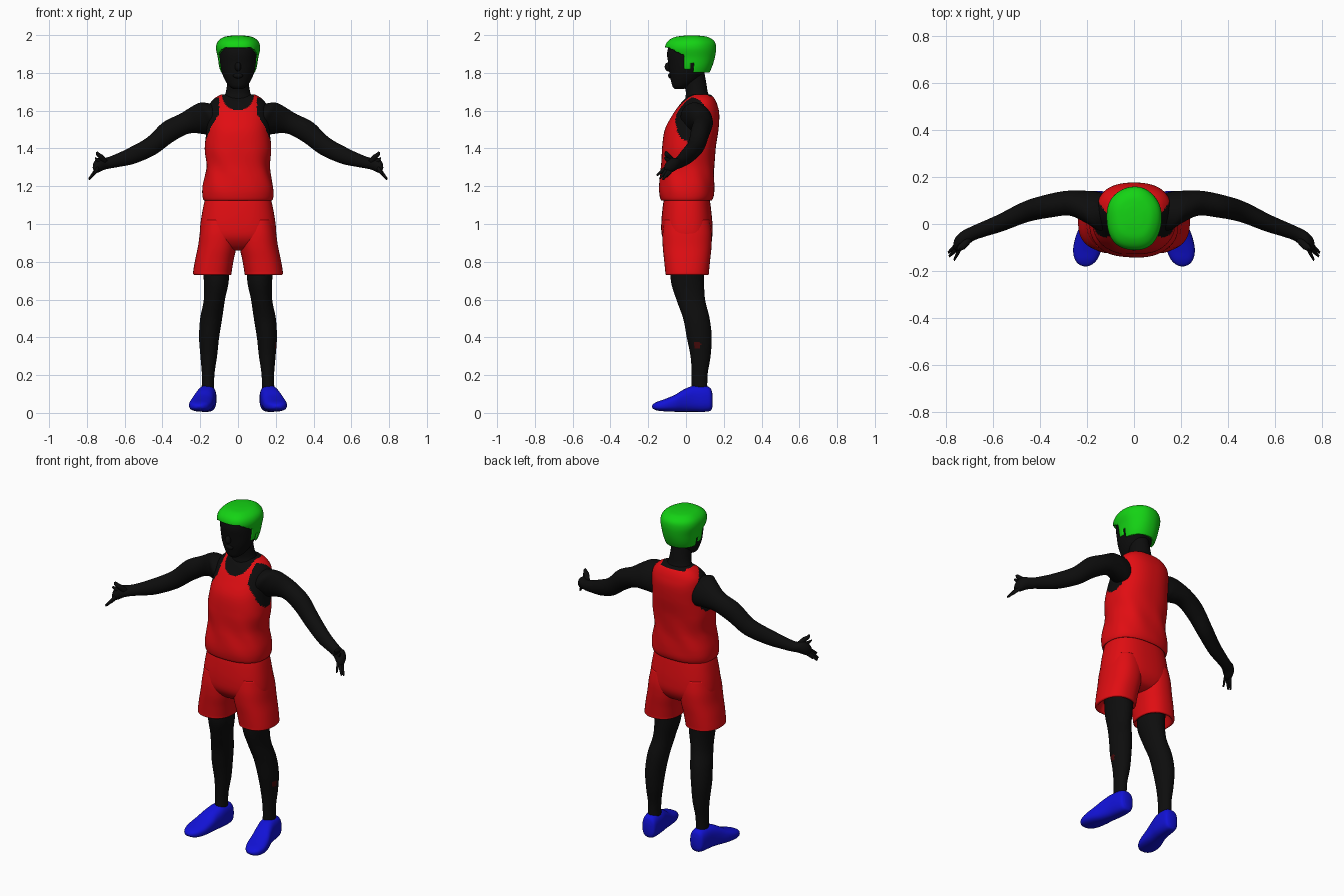
import bpy, bmesh, math
from mathutils import Vector

def mat(name, rgb):
    m = bpy.data.materials.new(name)
    m.diffuse_color = (*rgb, 1)
    return m

RED = mat("jersey red", (0.75, 0.004, 0.006))
SKIN = mat("black skin", (0.004, 0.004, 0.004))
GREEN = mat("hair green", (0.007, 0.65, 0.007))
BLUE = mat("shoe blue", (0.006, 0.006, 0.68))
SPOT = mat("dark red spot", (0.06, 0.003, 0.003))
X, Y, Z = Vector((1, 0, 0)), Vector((0, 1, 0)), Vector((0, 0, 1))


def smooth_keys(keys, steps):
    """Catmull-Rom interpolation through the section keys."""
    out, n = [], len(keys)
    for i in range(n - 1):
        p = [keys[max(0, min(n - 1, i + d))] for d in (-1, 0, 1, 2)]
        for s in range(steps):
            t = s / steps
            out.append([0.5 * (2*b + (c-a)*t + (2*a-5*b+4*c-d)*t*t + (3*b-a-3*c+d)*t**3)
                        for a, b, c, d in zip(*p)])
    return out + [list(keys[-1])]


def finish(name, bm, mats, rule=None, keep=None):
    bmesh.ops.recalc_face_normals(bm, faces=bm.faces[:])
    if keep:
        bmesh.ops.delete(bm, context='FACES',
                         geom=[f for f in bm.faces if not keep(f.calc_center_median())])
    for f in bm.faces:
        f.smooth = True
        if rule:
            f.material_index = rule(f.calc_center_median())
    me = bpy.data.meshes.new(name)
    bm.to_mesh(me)
    bm.free()
    for m in mats:
        me.materials.append(m)
    ob = bpy.data.objects.new(name, me)
    bpy.context.collection.objects.link(ob)
    return ob


def loft(name, keys, mats, u=X, v=Y, power=2.0, n=32, steps=6, side=1,
         rule=None, keep=None, ripple=None):
    """Skin superellipse sections (x, y, z, half size on u, half size on v)."""
    bm, rings = bmesh.new(), []
    for x, y, z, a, b in smooth_keys(keys, steps):
        ring = []
        for k in range(n):
            t = 2 * math.pi * k / n
            c, s = math.cos(t), math.sin(t)
            c = math.copysign(abs(c) ** (2 / power), c)
            s = math.copysign(abs(s) ** (2 / power), s)
            g = ripple(t, z) if ripple else 1
            p = Vector((x, y, z)) + u * (a * c * g) + v * (b * s * g)
            ring.append(bm.verts.new((p.x * side, p.y, p.z)))
        rings.append(ring)
    for r, q in zip(rings, rings[1:]):
        for k in range(n):
            j = (k + 1) % n
            bm.faces.new((r[k], r[j], q[j], q[k]))
    bm.faces.new(rings[0])
    bm.faces.new(rings[-1])
    return finish(name, bm, mats, rule, keep)


def ball(name, loc, size, m):
    bm = bmesh.new()
    bmesh.ops.create_uvsphere(bm, u_segments=20, v_segments=12, radius=1)
    for w in bm.verts:
        w.co = Vector([c * s + l for c, s, l in zip(w.co, size, loc)])
    return finish(name, bm, [m])


def stack(rows):
    """Rows of (z, half width, front y, back y) to section keys."""
    return [(0, (f + b) / 2, z, w, (b - f) / 2) for z, w, f, b in rows]


# Jersey, with bare neckline and armholes
def jersey_rule(c):
    front = c.y < 0.08 and (c.x / 0.085) ** 2 + ((c.z - 1.69) / 0.09) ** 2 < 1
    back = c.z > 1.674 and abs(c.x) < 0.08
    arm = abs(c.x) > 0.1 and ((c.y - 0.03) / 0.085) ** 2 + ((c.z - 1.55) / 0.12) ** 2 < 1
    return 1 if front or back or arm else 0

def jersey_folds(t, z):
    k = max(0, 1 - abs(z - 1.27) / 0.15)
    return 1 + 0.015 * k * math.sin(7 * t + 25 * z)

loft("jersey", stack([(1.14, .165, -.11, .12), (1.125, .18, -.13, .135), (1.15, .188, -.14, .147),
     (1.2, .186, -.142, .15), (1.3, .168, -.132, .15), (1.4, .176, -.127, .157),
     (1.5, .166, -.112, .172), (1.58, .16, -.07, .176), (1.63, .152, -.035, .166),
     (1.665, .125, -.003, .15), (1.685, .09, .025, .13)]),
     [RED, SKIN], power=2.4, n=112, steps=10, rule=jersey_rule, ripple=jersey_folds)

# Shorts: hips and two flared legs
loft("shorts_hips", stack([(1.16, .165, -.11, .12), (1.1, .182, -.122, .13), (1.0, .199, -.131, .14),
     (.93, .2, -.125, .138), (.88, .17, -.09, .11), (.86, .11, -.05, .07)]), [RED], power=2.5, n=48)

# Neck and head
loft("neck", [(0, .065, 1.58, .085, .07), (0, .062, 1.66, .078, .066), (0, .057, 1.7, .064, .058),
     (0, .045, 1.76, .056, .06), (0, .03, 1.84, .055, .06)], [SKIN])
loft("head", stack([(1.715, .025, -.06, -.01), (1.73, .047, -.072, .02), (1.76, .068, -.08, .065),
     (1.8, .085, -.088, .095), (1.85, .096, -.094, .125), (1.9, .1, -.1, .14),
     (1.94, .1, -.09, .14), (1.97, .08, -.055, .11), (1.985, .04, 0, .08)]), [SKIN], power=2.15)
ball("nose", (0, -.093, 1.832), (.017, .02, .024), SKIN)
ball("lips", (0, -.083, 1.785), (.026, .012, .014), SKIN)

# Hair cap trimmed along a hairline
def hairline(c):
    if c.y < -0.01:
        return 1.9 + 0.033 * min(1, max(0, (-c.y - 0.03) / 0.06))
    return 1.82 if c.y < 0.02 else (1.85 if c.y < 0.04 else 1.8)

hair = loft("hair", stack([(1.785, .085, -.07, .115), (1.83, .099, -.09, .137), (1.88, .107, -.1, .152),
     (1.93, .117, -.112, .158), (1.965, .108, -.1, .15), (1.988, .08, -.065, .12),
     (1.996, .045, -.02, .08), (1.998, .01, .02, .04)]), [GREEN], power=2.2, n=96, steps=9,
     keep=lambda c: c.z > hairline(c),
     ripple=lambda t, z: 1 + .018 * math.sin(5 * t + .6) * max(0, (z - 1.85) / .15))
solid = hair.modifiers.new("thickness", 'SOLIDIFY')
solid.thickness, solid.offset = 0.018, -1

arm_u = Vector((.22, .97, 0)).normalized()
arm_v = Vector((.42, -.1, .9)).normalized()
for side, tag in ((1, "left"), (-1, "right")):
    loft(tag + "_shorts_leg", [(.1, .005, 1.02, .088, .12), (.102, .006, .95, .1, .13),
         (.11, .006, .88, .102, .129), (.125, .006, .81, .102, .122), (.135, .006, .75, .102, .116),
         (.136, .006, .733, .1, .114), (.135, .006, .735, .088, .1), (.13, .006, .78, .07, .09)],
         [RED], power=2.3, side=side, n=40)

    # Bare leg, with a small outer calf mark on one side
    loft(tag + "_leg", [(.12, .01, .82, .07, .09), (.115, .008, .7, .066, .088), (.125, .025, .6, .056, .076),
         (.142, .055, .5, .058, .07), (.153, .07, .4, .053, .066), (.155, .077, .3, .044, .053),
         (.158, .072, .2, .033, .042), (.16, .07, .1, .034, .043)], [SKIN, SPOT], side=side,
         n=48, steps=12,
         rule=lambda c: 1 if c.x > .17 and math.hypot(c.y - .06, c.z - .36) < .019 else 0)

    # Shoe, toes turned out, lofted from heel to toe
    shoe = [(y, x, w, lo, hi) for y, x, w, lo, hi in (
        (.14, .158, .022, .03, .1), (.13, .159, .04, .012, .13), (.1, .161, .047, .006, .143),
        (.04, .167, .051, .006, .143), (-.01, .178, .054, .006, .125), (-.06, .19, .06, .006, .095),
        (-.11, .199, .06, .008, .074), (-.15, .204, .048, .012, .06), (-.172, .206, .028, .02, .048),
        (-.18, .206, .008, .03, .038))]
    loft(tag + "_shoe", [(x, y, (lo + hi) / 2, w, (hi - lo) / 2) for y, x, w, lo, hi in shoe],
         [BLUE], u=X, v=Z, power=2.6, side=side)

    # Arm from shoulder to wrist, then palm
    loft(tag + "_arm", [(.09, .065, 1.565, .06, .075), (.15, .055, 1.555, .085, .098),
         (.2, .07, 1.55, .073, .085), (.28, .088, 1.532, .054, .058), (.37, .075, 1.487, .049, .058),
         (.46, .052, 1.412, .044, .05), (.565, .006, 1.36, .037, .044), (.64, -.022, 1.335, .032, .035),
         (.69, -.042, 1.322, .03, .031), (.725, -.065, 1.318, .034, .035),
         (.75, -.085, 1.3, .03, .03), (.762, -.097, 1.285, .014, .016)],
         [SKIN], u=arm_u, v=arm_v, side=side, n=36)

    # Fingers and thumb
    for i in range(4):
        dy, tx, tz = -.012 * i, (.775, .79, .786, .765)[i], (1.25, 1.237, 1.243, 1.26)[i]
        a, b = Vector((.74, -.068 + dy, 1.298)), Vector((tx, -.105 + dy * 1.3, tz))
        m = (a + b) / 2
        loft(f"{tag}_finger_{i + 1}", [(*a, .011, .011), (*m, .01, .01), (*b, .006, .006)],
             [SKIN], u=arm_u, v=arm_v, side=side, n=10, steps=3)
    loft(tag + "_thumb", [(.705, -.065, 1.325, .02, .018), (.725, -.09, 1.355, .018, .014),
         (.742, -.1, 1.37, .014, .01), (.748, -.105, 1.382, .006, .006)],
         [SKIN], u=Y, v=Vector((.8, 0, -.6)), side=side, n=12)
    loft(tag + "_index", [(.72, -.075, 1.325, .016, .016), (.745, -.095, 1.338, .012, .012),
         (.758, -.11, 1.35, .006, .006)], [SKIN], u=Y, v=Z, side=side, n=10)
